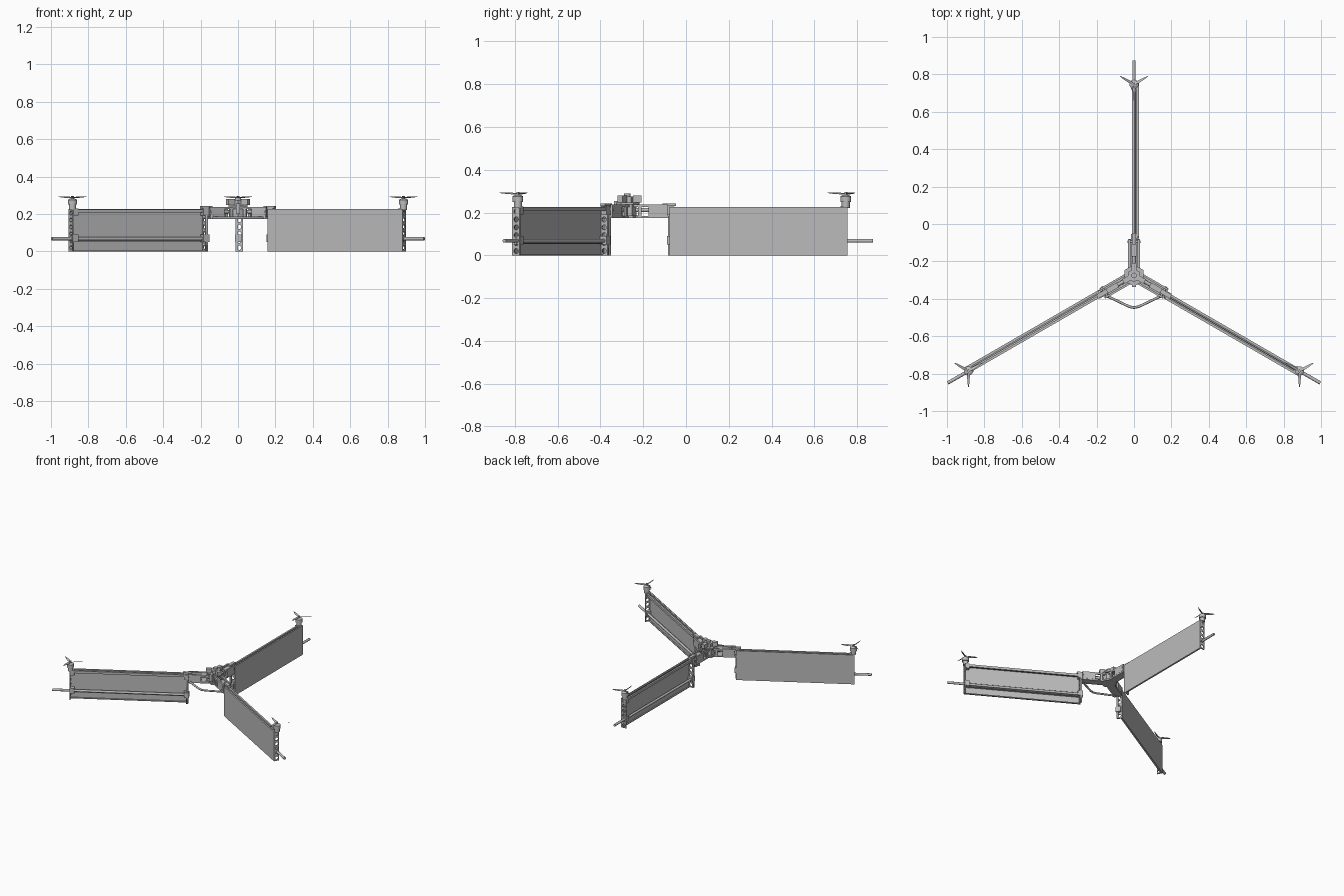
import bpy, bmesh
from math import pi, radians, cos, sin
from mathutils import Matrix, Vector

cube = bpy.data.objects.get("Cube")
if cube:
    bpy.data.objects.remove(cube)

grey = bpy.data.materials.new("light grey")
grey.use_nodes = True
grey.diffuse_color = (0.5, 0.5, 0.5, 1)
grey.node_tree.nodes["Principled BSDF"].inputs["Base Color"].default_value = (0.5, 0.5, 0.5, 1)

CENTRE = Matrix.Translation((0, -0.275, 0))
frame = CENTRE


def add(name, mesh):
    """Link a mesh under the current arm frame."""
    mesh.materials.clear()
    mesh.materials.append(grey)
    ob = bpy.data.objects.new(name, mesh)
    bpy.context.collection.objects.link(ob)
    ob.matrix_world = frame
    return ob


def from_bmesh(name, bm):
    mesh = bpy.data.meshes.new(name)
    bmesh.ops.recalc_face_normals(bm, faces=bm.faces)
    bm.to_mesh(mesh)
    bm.free()
    return add(name, mesh)


def box(name, xs, ys, zs):
    bm = bmesh.new()
    bmesh.ops.create_cube(bm, size=1)
    for v in bm.verts:
        v.co = [(b + a) / 2 + c * (b - a) for c, (a, b) in zip(v.co, (xs, ys, zs))]
    return from_bmesh(name, bm)


def rod(name, start, end, radius, sides=16, radius_end=None):
    """Cylinder or cone between two points."""
    start, end = Vector(start), Vector(end)
    axis = end - start
    turn = axis.to_track_quat('Z', 'Y').to_matrix().to_4x4()
    bm = bmesh.new()
    bmesh.ops.create_cone(bm, cap_ends=True, segments=sides, radius1=radius,
                          radius2=radius if radius_end is None else radius_end,
                          depth=axis.length,
                          matrix=Matrix.Translation((start + end) / 2) @ turn)
    if sides > 8:
        for f in bm.faces:
            f.smooth = len(f.verts) == 4
        for e in bm.edges:
            e.smooth = all(f.smooth for f in e.link_faces)
    return from_bmesh(name, bm)


def curve_mesh(name, curve):
    """Turn a curve into a plain mesh."""
    temp = bpy.data.objects.new(name + " curve", curve)
    bpy.context.collection.objects.link(temp)
    mesh = bpy.data.meshes.new_from_object(temp.evaluated_get(bpy.context.evaluated_depsgraph_get()))
    bpy.data.objects.remove(temp)
    return mesh


def spline(curve, points, cyclic):
    s = curve.splines.new('POLY')
    s.points.add(len(points) - 1)
    for p, co in zip(s.points, points):
        p.co = (*co, 1)
    s.use_cyclic_u = cyclic


def rib(name, y):
    """Upright end plate with a column of lightening holes."""
    curve = bpy.data.curves.new(name, 'CURVE')
    curve.dimensions = '2D'
    curve.fill_mode = 'BOTH'
    curve.extrude = 0.004
    x0, x1, top = -0.013, 0.024, 0.225
    spline(curve, [(x0, 0, 0), (x1, 0, 0), (x1, top, 0), (x0, top, 0)], True)
    for i in range(6):
        z = 0.02 + i * 0.037
        ring = [(0.0055 + 0.012 * cos(k * pi / 8), z + 0.012 * sin(k * pi / 8), 0) for k in range(16)]
        spline(curve, ring, True)
    mesh = curve_mesh(name, curve)
    mesh.transform(Matrix.Translation((0, y, 0)) @ Matrix.Rotation(pi / 2, 4, 'X'))
    return add(name, mesh)


def blade(name, y, z, angle):
    """Thin tapered propeller blade, pitched and slightly raised at the tip."""
    bm = bmesh.new()
    rows = []
    for r, chord, lift in ((0.004, 0.006, 0), (0.025, 0.015, 0.001), (0.06, 0.011, 0.003), (0.086, 0.003, 0.005)):
        rows.append([bm.verts.new((s * chord / 2, r, lift + s * chord * 0.2 + t))
                     for s, t in ((-1, 0), (1, 0), (1, 0.002), (-1, 0.002))])
    for a, b in zip(rows, rows[1:]):
        for i in range(4):
            j = (i + 1) % 4
            bm.faces.new((a[i], a[j], b[j], b[i]))
    bm.faces.new(rows[0])
    bm.faces.new(rows[-1])
    bm.transform(Matrix.Translation((0, y, z)) @ Matrix.Rotation(angle, 4, 'Z'))
    return from_bmesh(name, bm)


INNER, OUTER, MOTOR = 0.198, 1.03, 1.022

# Three identical arms around the hub
for side, angle in (("back", 0), ("left", -120), ("right", 120)):
    frame = CENTRE @ Matrix.Rotation(radians(angle), 4, 'Z')
    n = side + "_"

    # Panel, end ribs and rails
    box(n + "panel", (0.023, 0.027), (INNER, OUTER), (0, 0.227))
    rib(n + "inner_rib", INNER + 0.005)
    rib(n + "outer_rib", OUTER - 0.005)
    box(n + "top_rail", (-0.011, 0.002), (INNER, OUTER - 0.01), (0.207, 0.225))
    box(n + "top_lip", (0.014, 0.023), (INNER, OUTER), (0.217, 0.225))
    box(n + "bottom_lip", (0.014, 0.023), (INNER, OUTER), (0, 0.006))
    rod(n + "spar", (0, 0.185, 0.068), (0, 1.15, 0.068), 0.009)
    box(n + "spar_ledge", (0.004, 0.023), (INNER, OUTER), (0.054, 0.058))

    # Clamps holding the rails to the ribs
    for end, y0, y1 in (("inner", 0.186, 0.222), ("outer", 0.995, 1.024)):
        box(n + end + "_spar_clamp", (-0.016, 0.018), (y0, y1), (0.05, 0.09))
        box(n + end + "_rail_clamp", (-0.016, 0.014), (y0, y1), (0.192, 0.229))
    box(n + "root_post", (-0.013, 0.0), (0.192, 0.2), (0, 0.225))

    # Motor and three-bladed propeller
    rod(n + "motor_mount", (0, MOTOR, 0.222), (0, MOTOR, 0.252), 0.019)
    rod(n + "motor", (0, MOTOR, 0.25), (0, MOTOR, 0.276), 0.025)
    rod(n + "motor_cap", (0, MOTOR, 0.276), (0, MOTOR, 0.283), 0.025, radius_end=0.012)
    rod(n + "propeller_hub", (0, MOTOR, 0.28), (0, MOTOR, 0.296), 0.007)
    for i in range(3):
        blade(n + "blade_%d" % (i + 1), MOTOR, 0.287, radians(60 + 120 * i))

    # Folding joint between hub and panel
    box(n + "joint_floor", (-0.03, 0.03), (0.03, 0.196), (0.174, 0.184))
    for s in (-1, 1):
        tag = "_a" if s < 0 else "_b"
        xs = sorted((s * 0.02, s * 0.031))
        box(n + "joint_upper_bar" + tag, xs, (0.03, 0.192), (0.226, 0.238))
        for k, (y0, y1) in enumerate(((0.05, 0.066), (0.1, 0.19))):
            box(n + "joint_wall%s_%d" % (tag, k + 1), xs, (y0, y1), (0.184, 0.238))
    box(n + "actuator", (-0.014, 0.014), (0.1, 0.17), (0.184, 0.232))
    rod(n + "actuator_rod", (0, 0.03, 0.212), (0, 0.1, 0.212), 0.01)
    rod(n + "hinge_pin", (-0.034, 0.18, 0.215), (0.034, 0.18, 0.215), 0.007)
    box(n + "latch", (-0.012, 0.012), (0.165, 0.228), (0.23, 0.243))

# Central hub
frame = CENTRE
rod("hub_floor", (0, 0, 0.174), (0, 0, 0.186), 0.056, 6)
rod("hub_core", (0, 0, 0.186), (0, 0, 0.24), 0.044, 6)
rod("hub_top_plate", (0, 0, 0.238), (0, 0, 0.248), 0.058, 6)
rod("hub_housing", (0, 0, 0.248), (0, 0, 0.274), 0.036, 6)
box("front_port", (-0.012, 0.012), (-0.062, -0.03), (0.2, 0.255))
rod("hub_cap", (0, 0, 0.274), (0, 0, 0.288), 0.015)
for i in range(3):
    frame = CENTRE @ Matrix.Rotation(radians(120 * i), 4, 'Z')
    box("hub_module_%d" % (i + 1), (-0.014, 0.014), (0.028, 0.066), (0.248, 0.279))

# Bent carrying bar across the front
frame = Matrix.Identity(4)
bar = bpy.data.curves.new("front_bar", 'CURVE')
bar.dimensions = '3D'
bar.bevel_depth = 0.007
bar.bevel_resolution = 2
bar.use_fill_caps = True
half = [(0.165, -0.365), (0.152, -0.373), (0.146, -0.382), (0.13, -0.392), (0.025, -0.442)]
path = [(-x, y, 0.179) for x, y in half] + [(0, -0.447, 0.179)] + [(x, y, 0.179) for x, y in reversed(half)]
spline(bar, path, False)
add("front_bar", curve_mesh("front_bar", bar))
for s, tag in ((-1, "right"), (1, "left")):
    rod(tag + "_bar_socket", (s * 0.142, -0.384, 0.172), (s * 0.142, -0.384, 0.198), 0.012)
